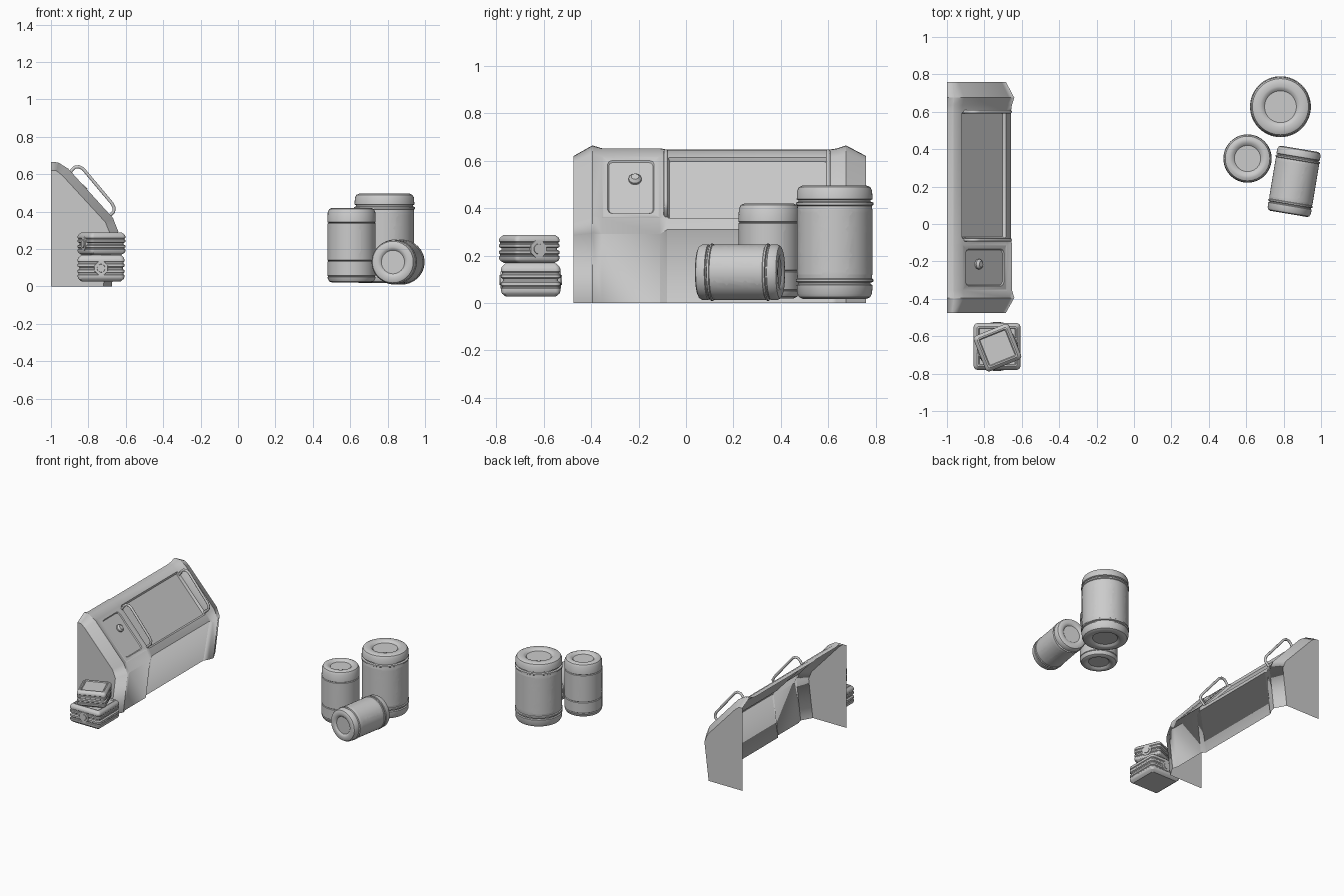
import bpy, bmesh
from math import radians, sin, cos, pi
from mathutils import Matrix, Vector

if "Cube" in bpy.data.objects:
    bpy.data.objects.remove(bpy.data.objects["Cube"])


def finish(bm, name, loc=(0, 0, 0), rot=(0, 0, 0), angle=35, bevel=0):
    me = bpy.data.meshes.new(name)
    bm.to_mesh(me)
    bm.free()
    ob = bpy.data.objects.new(name, me)
    bpy.context.collection.objects.link(ob)
    ob.location, ob.rotation_euler = loc, rot
    if bevel:
        m = ob.modifiers.new("soft_edges", 'BEVEL')
        m.width, m.segments, m.limit_method = bevel, 2, 'ANGLE'
        m.angle_limit = radians(20)
    bpy.ops.object.select_all(action='DESELECT')
    ob.select_set(True)
    bpy.context.view_layer.objects.active = ob
    bpy.ops.object.shade_smooth_by_angle(angle=radians(angle))
    return ob


def loft(bm, rings, closed):
    """Skin a list of point rings; returns vertices and faces as grids."""
    vs = [[bm.verts.new(p) for p in r] for r in rings]
    n = len(rings[0])
    fs = [[bm.faces.new((a[i], a[(i + 1) % n], b[(i + 1) % n], b[i]))
           for i in range(n if closed else n - 1)] for a, b in zip(vs, vs[1:])]
    return vs, fs


# ---- console: open-backed shell lofted along y ----
PROFILE = [(-1, .65), (-.965, .648), (-.918, .617), (-.682, .358), (-.655, .29), (-.69, 0)]
OUT = [(0, 1), (.2, 1), (.7, .8), (.9, .5), (1, .2), (1, 0)]
SECTIONS = [(-.475, -.03, 0), (-.395, .015, 0), (-.355, .003, 0), (-.11, .003, 0),
            (-.08, -.003, 1), (.60, -.003, 1), (.635, .002, 0), (.675, .015, 0), (.76, -.03, 0)]


def section(y, d, mid):
    pts = [Vector((x + d * nx, y, z + d * nz)) for (x, z), (nx, nz) in zip(PROFILE, OUT)]
    if mid:
        pts[4].z += .02
        pts[5].x -= .015
    return pts


def recess(bm, f, margin, corner, wall, depth):
    """Sink a chamfer-cornered panel into a face."""
    bmesh.ops.inset_region(bm, faces=[f], thickness=margin, use_even_offset=True)
    c = f.calc_center_median()
    bmesh.ops.bevel(bm, geom=list(f.verts), offset=corner, segments=2, profile=.5,
                    affect='VERTICES')
    f = min(bm.faces, key=lambda q: (q.calc_center_bounds() - c).length)
    bmesh.ops.inset_region(bm, faces=[f], thickness=wall, depth=-depth, use_even_offset=True)


bm = bmesh.new()
vs, fs = loft(bm, [section(*s) for s in SECTIONS], False)
for row, flip in ((vs[0], True), (vs[-1], False)):
    ring = row + [bm.verts.new((-1, row[0].co.y, 0))]
    bm.faces.new(ring[::-1] if flip else ring)
screen, panel = fs[4][2], fs[2][2]
centre = panel.calc_center_median()
recess(bm, screen, .028, .014, .01, .016)
panel = min(bm.faces, key=lambda q: (q.calc_center_median() - centre).length)
recess(bm, panel, .024, .022, .006, .006)
finish(bm, "console", bevel=.004, angle=30)

# knob on the small panel
bm = bmesh.new()
for r1, r2, d, z in ((.027, .027, .012, 0), (.027, .016, .012, .012)):
    bmesh.ops.create_cone(bm, cap_ends=True, segments=20, radius1=r1, radius2=r2, depth=d,
                          matrix=Matrix.Translation((0, 0, z)))
finish(bm, "console_knob", (-.83, -.215, .522), (0, radians(48), 0))

# tubular handles either side of the screen
HANDLE = [(-.91, .59), (-.888, .622), (-.872, .637), (-.85, .64), (-.828, .628),
          (-.675, .445), (-.662, .42), (-.665, .398), (-.70, .365)]
for i, y in enumerate((-.085, .60)):
    cu = bpy.data.curves.new("handle", 'CURVE')
    cu.dimensions, cu.bevel_depth, cu.bevel_resolution = '3D', .009, 3
    sp = cu.splines.new('POLY')
    sp.points.add(len(HANDLE) - 1)
    for p, (x, z) in zip(sp.points, HANDLE):
        p.co = (x, y, z, 1)
    sp.use_smooth = True
    ob = bpy.data.objects.new("console_handle_%d" % (i + 1), cu)
    bpy.context.collection.objects.link(ob)

# ---- barrels: lathed rings with sunken slots ----
SEG = 64


def barrel(name, profile, slots, loc, rot=(0, 0, 0), k=1.0, depth=.009):
    """slots: (first row, last row, first segment, segment count)."""
    bm = bmesh.new()
    rings = [[(k * r * cos(2 * pi * i / SEG), k * r * sin(2 * pi * i / SEG), k * z)
              for i in range(SEG)] for r, z in profile]
    vs, fs = loft(bm, rings, True)
    bm.faces.new(vs[0][::-1])
    bm.faces.new(vs[-1])
    sunk = []
    for lo, hi, a, n in slots:
        for row in (lo, hi):                      # round the slot corners
            for s, turn in ((a, .7), (a + n, -.7)):
                v = vs[row][s % SEG]
                v.co = Matrix.Rotation(turn * 2 * pi / SEG, 3, 'Z') @ v.co
        sunk += [fs[r][s % SEG] for r in range(lo, hi) for s in range(a, a + n)]
    bmesh.ops.inset_region(bm, faces=sunk, thickness=.004 * k, depth=-depth * k,
                           use_even_offset=True)
    finish(bm, name, loc, rot)


def ends(r, inner, h):
    """Bottom and top rim profiles with a dished lid."""
    low = [(inner - .012, .014), (inner, .003), (inner + .012, 0), (r - .025, 0),
           (r - .010, .007), (r - .002, .022)]
    return low, [(a, h - z) for a, z in low[::-1]]


# slotted barrel design, used standing and lying
R, H = .16, .478
low, top = ends(R, .097, H)
low += [(R, .058), (R - .008, .062), (R - .008, .068), (R + .003, .072), (R + .003, .082),
        (R - .003, .086)]
high = [(r, H - z) for r, z in low[:5:-1]]
levels = (.115, .185, .293, .363)
body = [(R - .001, z + o) for z in levels for o in (-.013, 0, .013)]
slots = []
for j in range(4):
    first = len(low) + 3 * j
    slots += [(first, first + 2, (16 * q + 8 * (j % 2)) + 3, 10) for q in range(4)]
profile = low + body + high + top
barrel("tall_barrel", profile, slots, (.783, .627, .018))

k = .738
axis = Vector((.165, .986, 0)).normalized()
tilt = axis.to_track_quat('Z', 'Y').to_euler()
start = Vector((.856, .228, .13)) - axis * H * k / 2
barrel("lying_barrel", profile, slots, start, tilt, k)

# plain barrel with two sunken label panels
r, h = .129, .40
low, top = ends(r, .082, h)
mid = [(r, .03), (r - .005, .033), (r, .037), (r, .112), (r - .005, .116), (r, .12),
       (r, .155), (r, .168), (r, .278), (r, .291), (r, .316), (r - .005, .32), (r, .324)]
p0 = len(low) + 6
barrel("short_barrel", low + mid + top,
       [(p0, p0 + 3, 37, 15), (p0, p0 + 3, 5, 15)], (.607, .35, .02), depth=.011)


# ---- stacked crates: rounded squares with a belt groove ----
def rounded_square(s, rad, z):
    h = s / 2 - rad
    pts = []
    for q in range(4):
        cx, cy = ((h, h), (-h, h), (-h, -h), (h, -h))[q]
        for t in range(5):
            a = radians(90 * q + 22.5 * t)
            pts.append((cx + rad * cos(a), cy + rad * sin(a), z))
    return pts


def crate(name, loc, s, h, turn):
    bm = bmesh.new()
    c = .02
    steps = [(-.04, 0), (-.008, .09), (0, .16), (0, .24), (-.008, .27), (-.008, .31), (0, .34),
             (0, .43), (-.018, .47), (-.018, .53), (0, .57), (0, .66), (-.008, .69),
             (-.008, .73), (0, .76), (0, .84), (-.008, .91), (-.035, 1), (-.05, 1),
             (-.06, .95)]
    vs, fs = loft(bm, [rounded_square(s + d, c + min(0, d) / 4, z * h) for d, z in steps], True)
    bm.faces.new(vs[0][::-1])
    bm.faces.new(vs[-1])
    for side in (-1, 1):
        # octagonal latch with round button on two opposite sides
        for rad, seg, off in ((.042, 8, .003), (.025, 24, .007)):
            bmesh.ops.create_cone(
                bm, cap_ends=True, segments=seg, radius1=rad, radius2=rad - .004, depth=.016,
                matrix=Matrix.Translation((0, side * (s / 2 + off - .008), h / 2))
                @ Matrix.Rotation(-side * pi / 2, 4, 'X') @ Matrix.Rotation(pi / 8, 4, 'Z'))
    finish(bm, name, loc, (0, 0, radians(turn)), 30)


crate("lower_crate", (-.732, -.655, .027), .25, .14, 0)
crate("upper_crate", (-.73, -.661, .168), .205, .12, 112)
